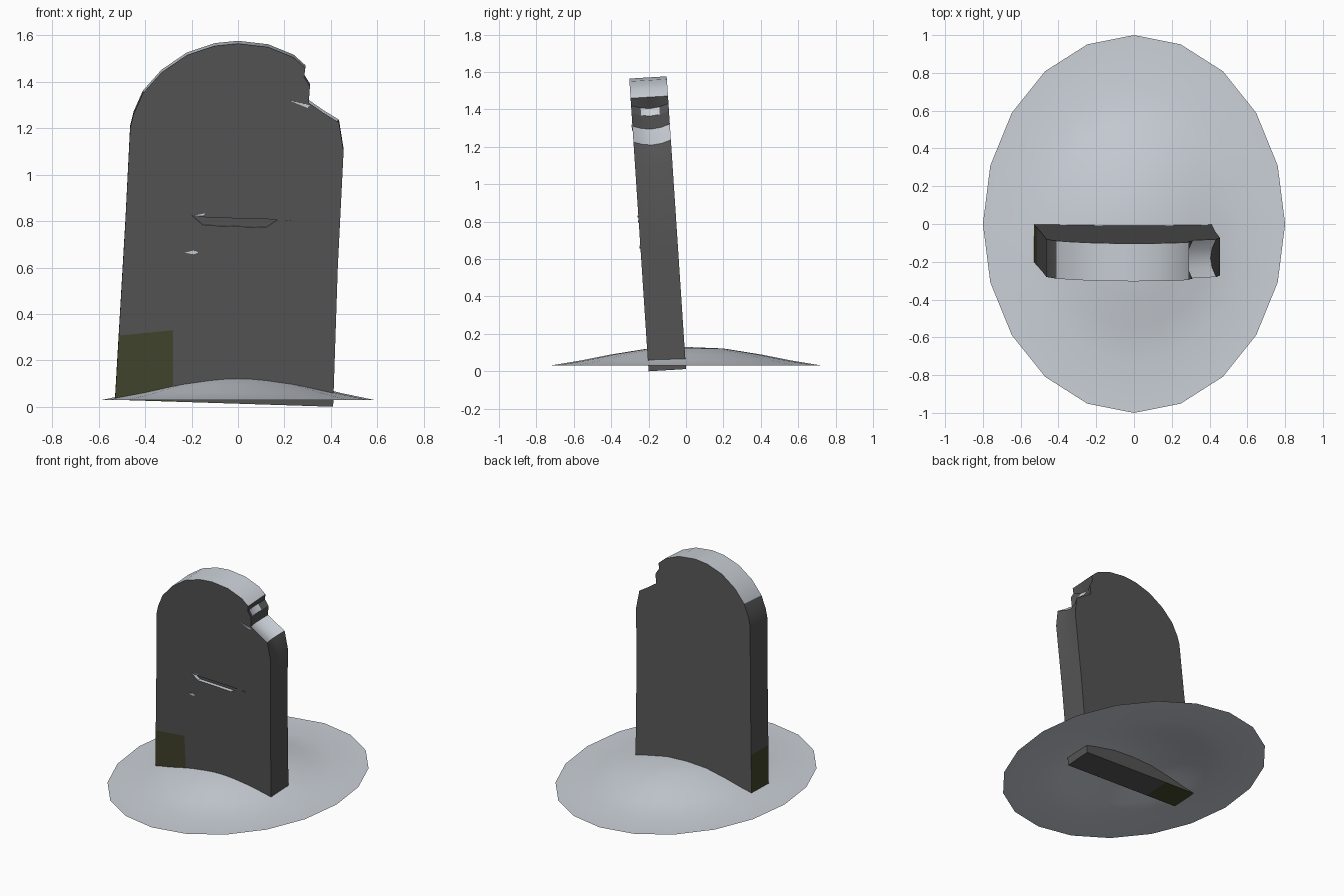
import bpy, bmesh, math
from mathutils import Vector

if "Cube" in bpy.data.objects:
    bpy.data.objects.remove(bpy.data.objects["Cube"])


def material(name, rgb):
    m = bpy.data.materials.new(name)
    m.use_nodes = True
    m.diffuse_color = (*rgb, 1)
    m.node_tree.nodes["Principled BSDF"].inputs["Base Color"].default_value = (*rgb, 1)
    return m


STONE = material("dark stone", (0.09, 0.09, 0.09))
SNOW = material("pale snow", (0.6, 0.64, 0.69))
MOSS = material("olive moss", (0.055, 0.06, 0.025))


def make(name, bm, mats):
    bmesh.ops.recalc_face_normals(bm, faces=bm.faces)
    mesh = bpy.data.meshes.new(name)
    bm.to_mesh(mesh)
    bm.free()
    ob = bpy.data.objects.new(name, mesh)
    bpy.context.collection.objects.link(ob)
    for m in mats:
        mesh.materials.append(m)
    return ob


def activate(ob):
    bpy.ops.object.select_all(action="DESELECT")
    ob.select_set(True)
    bpy.context.view_layer.objects.active = ob


def lean(x, depth, z):
    """Point on the leaning slab: depth runs from 0 at the front to 0.2 at the back."""
    return Vector((x, depth - 0.2 - 0.066 * z, z + 0.06 * depth))


def loft(bm, rings):
    """Closed solid through a row of matching outlines."""
    rows = [[bm.verts.new(p) for p in ring] for ring in rings]
    n = len(rows[0])
    for a, b in zip(rows, rows[1:]):
        for i in range(n):
            j = (i + 1) % n
            bm.faces.new((a[i], a[j], b[j], b[i]))
    bm.faces.new(rows[0])
    bm.faces.new(rows[-1])


# Snow mound: domed open sheet with a flat rim
bm = bmesh.new()
SIDES = 20
rings = []
for t, z in ((0.2, 0.122), (0.4, 0.09), (0.55, 0.06), (0.73, 0.03), (1, 0.03)):
    rings.append([bm.verts.new((0.8 * t * math.sin(math.tau * i / SIDES),
                                t * math.cos(math.tau * i / SIDES), z))
                  for i in range(SIDES)])
top = bm.verts.new((0, 0, 0.13))
for i in range(SIDES):
    j = (i + 1) % SIDES
    bm.faces.new((top, rings[0][j], rings[0][i]))
    for a, b in zip(rings, rings[1:]):
        bm.faces.new((a[i], a[j], b[j], b[i]))
mound = make("snow_mound", bm, [SNOW])
if mound.data.polygons[0].normal.z < 0:
    mound.data.flip_normals()
activate(mound)
bpy.ops.object.shade_smooth()

# Headstone: worn outline with a chipped right shoulder
left = [(0.41, 0), (-0.53, 0.03), (-0.485, 0.8), (-0.47, 1.1), (-0.465, 1.2),
        (-0.45, 1.26), (-0.41, 1.35), (-0.33, 1.44), (-0.22, 1.515), (-0.1, 1.555),
        (0, 1.565), (0.13, 1.55), (0.24, 1.505), (0.29, 1.46)]
chip = [(0.285, 1.42), (0.31, 1.38), (0.305, 1.31), (0.37, 1.265), (0.435, 1.225)]
right = [(0.455, 1.1), (0.43, 0.6)]


def outline(depth, bite):
    worn = [(x - bite, z - 0.7 * bite) for x, z in chip]
    return [lean(x, depth, z) for x, z in left + worn + right]


bm = bmesh.new()
loft(bm, [outline(0, 0), outline(0.05, 0.022), outline(0.1, 0.03),
          outline(0.15, 0.022), outline(0.2, 0)])
# Cut lines that bound the moss patch
for point, normal in (((-0.28, 0, 0.33), (-0.1, 0, 1)), ((-0.28, 0, 0), (1, 0, 0))):
    bmesh.ops.bisect_plane(bm, geom=bm.verts[:] + bm.edges[:] + bm.faces[:],
                           plane_co=point, plane_no=normal)
stone = make("headstone", bm, [STONE, SNOW, MOSS])

# Crack groove cut into the front
crack = [(-0.2, 0.825), (-0.13, 0.815), (0.13, 0.808), (0.17, 0.805),
         (0.12, 0.772), (-0.15, 0.782)]
bm = bmesh.new()
loft(bm, [[lean(x, d, z) for x, z in crack] for d in (-0.03, 0.025)])
cutter = make("crack_cutter", bm, [STONE])
cutter.hide_render = True
activate(stone)
mod = stone.modifiers.new("crack", "BOOLEAN")
mod.operation = "DIFFERENCE"
mod.solver = "EXACT"
mod.object = cutter
bpy.ops.object.modifier_apply(modifier="crack")
bpy.data.objects.remove(cutter)

# Snow lies on upward faces, moss covers the low corner except at the back
for f in stone.data.polygons:
    c, n = f.center, f.normal
    f.material_index = 0
    if n.z > 0.5 and c.z > 0.4:
        f.material_index = 1
    elif c.x < -0.28 and c.z < 0.33 and n.y < 0.5:
        f.material_index = 2
activate(stone)
bpy.ops.object.shade_smooth_by_angle(angle=math.radians(30))


# Thin chips on the front face
def sliver(name, points, mat):
    bm = bmesh.new()
    loft(bm, [[lean(x, d, z) for x, z in points] for d in (-0.004, 0.002)])
    make(name, bm, [mat])


sliver("shoulder_chip", [(0.22, 1.32), (0.31, 1.3), (0.3, 1.288)], SNOW)
sliver("upper_chip", [(-0.2, 0.822), (-0.14, 0.834), (-0.15, 0.824)], SNOW)
sliver("lower_chip", [(-0.23, 0.664), (-0.19, 0.674), (-0.17, 0.665), (-0.19, 0.657)], SNOW)
sliver("side_chip", [(0.2, 0.8), (0.24, 0.806), (0.235, 0.795)], STONE)
